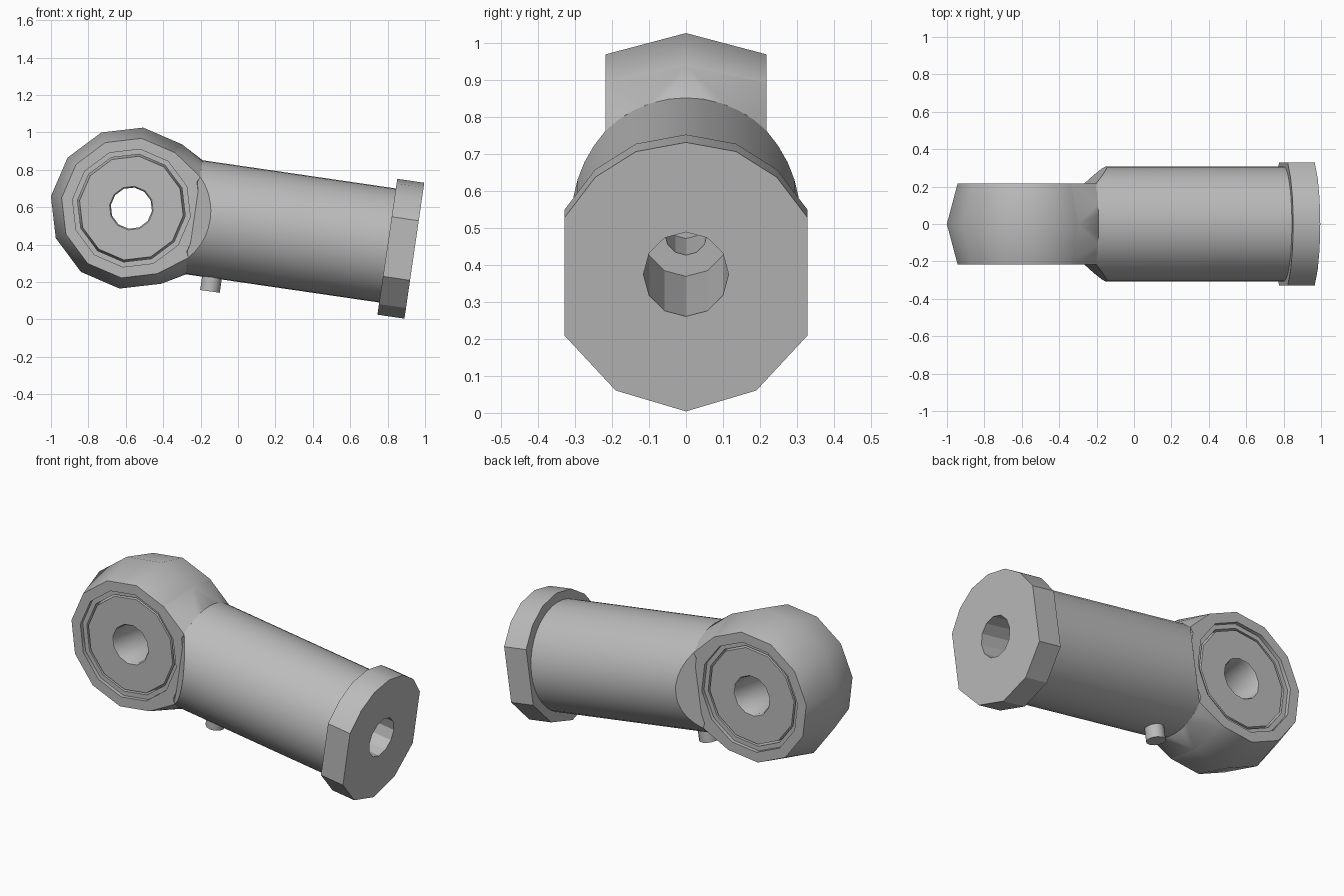
import bpy, bmesh, math
from mathutils import Matrix, Vector

old = bpy.data.objects.get("Cube")
if old:
    bpy.data.objects.remove(old, do_unlink=True)

steel = bpy.data.materials.new("grey steel")
steel.use_nodes = True
GREY = (0.5, 0.5, 0.5, 1)
steel.diffuse_color = GREY
steel.node_tree.nodes["Principled BSDF"].inputs["Base Color"].default_value = GREY

# Parts are built with the eye at the origin and the shank along +x, then tilted
PLACE = Matrix.Translation((-0.57, 0, 0.595)) @ Matrix.Rotation(math.radians(8.3), 4, 'Y')
R, FLAT = 0.435, 0.217          # eye radius and half width
FACE = 0.377                    # eye radius at its flat sides
ROD, START, END = 0.308, 0.34, 1.53


def finish(name, bm, angle=35):
    bmesh.ops.recalc_face_normals(bm, faces=bm.faces)
    bm.transform(PLACE)
    mesh = bpy.data.meshes.new(name)
    bm.to_mesh(mesh)
    bm.free()
    mesh.materials.append(steel)
    ob = bpy.data.objects.new(name, mesh)
    bpy.context.collection.objects.link(ob)
    bpy.ops.object.select_all(action='DESELECT')
    ob.select_set(True)
    bpy.context.view_layer.objects.active = ob
    bpy.ops.object.shade_smooth_by_angle(angle=math.radians(angle))
    return ob


def lathe(profile, axis, sides, loop=False):
    """Revolve (radius, distance along axis) points; close as a loop or with caps."""
    bm = bmesh.new()
    rings = []
    for r, d in profile:
        ring = []
        for k in range(sides):
            a = 2 * math.pi * k / sides
            c, s = r * math.cos(a), r * math.sin(a)
            co = {'X': (d, s, c), 'Y': (c, d, s), 'Z': (c, s, d)}[axis]
            ring.append(bm.verts.new(co))
        rings.append(ring)
    pairs = list(zip(rings, rings[1:]))
    if loop:
        pairs.append((rings[-1], rings[0]))
    else:
        bm.faces.new(rings[0])
        bm.faces.new(rings[-1])
    for a, b in pairs:
        for k in range(sides):
            n = (k + 1) % sides
            bm.faces.new((a[k], a[n], b[n], b[k]))
    return bm


def both_sides(half):
    return half + [(r, -d) for r, d in reversed(half) if d]


# Eye housing with a stepped recess on each side
finish("eye_housing", lathe(both_sides(
    [(R, 0), (FACE, FLAT), (0.318, FLAT), (0.318, 0.195), (0.291, 0.195), (0.291, 0)]),
    'Y', 12, True), 40)

# Swivel ball with a bore through it
finish("swivel_ball", lathe(both_sides(
    [(0.295, 0), (0.295, 0.13), (0.28, 0.195), (0.118, 0.195), (0.111, 0.185), (0.111, 0)]),
    'Y', 12, True), 40)

# Necks blending the eye into the shank, above and below
for name, up in (("upper_neck", 1), ("lower_neck", -1)):
    bm = bmesh.new()
    for deg in (30, 60):
        a = math.radians(deg)
        for y, r in ((-FLAT, FACE), (0, R), (FLAT, FACE)):
            bm.verts.new((r * math.cos(a), y, up * r * math.sin(a)))
    for k in range(-4, 5):
        y = FLAT * k / 4
        bm.verts.new((START, y, up * math.sqrt(ROD ** 2 - y ** 2)))
    bmesh.ops.convex_hull(bm, input=bm.verts)
    finish(name, bm, 40)

# Round shank, chamfered down to the eye width
bm = lathe([(ROD, 0.326), (ROD, 1.45)], 'X', 40)
for side in (1, -1):
    geom = bm.verts[:] + bm.edges[:] + bm.faces[:]
    cut = bmesh.ops.bisect_plane(bm, geom=geom, plane_co=(START, side * FLAT, 0),
                                 plane_no=(-0.09, side * 0.085, 0), clear_outer=True)
    edges = [e for e in cut["geom_cut"] if isinstance(e, bmesh.types.BMEdge)]
    bmesh.ops.holes_fill(bm, edges=edges)
shank = finish("shank", bm, 30)

# End collar: rounded top, faceted bottom
half = [(0, 0.36), (0.135, 0.335), (0.245, 0.265), (0.328, 0.155),
        (0.328, -0.167), (0.19, -0.317), (0, -0.374)]
outline = half + [(-y, z) for y, z in reversed(half[1:-1])]
bm = bmesh.new()
face = bm.faces.new([bm.verts.new((1.384, y, z)) for y, z in outline])
out = bmesh.ops.extrude_face_region(bm, geom=[face])
for v in out["geom"]:
    if isinstance(v, bmesh.types.BMVert):
        v.co.x = END
collar = finish("end_collar", bm, 28)

# Stepped blind bore through the collar and shank
cutter = finish("bore_cutter", lathe(
    [(0.057, 0.47), (0.057, 0.78), (0.115, 0.78), (0.115, END + 0.1)], 'X', 12))
cutter.hide_render = True
for ob in (shank, collar):
    bpy.context.view_layer.objects.active = ob
    mod = ob.modifiers.new("bore", 'BOOLEAN')
    mod.operation, mod.solver, mod.object = 'DIFFERENCE', 'EXACT', cutter
    # Cut before the smoothing so that the bore edges stay sharp
    ob.modifiers.move(len(ob.modifiers) - 1, 0)
    bpy.ops.object.modifier_apply(modifier=mod.name)
    bpy.ops.object.select_all(action='DESELECT')
    ob.select_set(True)
    bpy.ops.object.shade_smooth_by_angle(angle=math.radians(28))
bpy.data.objects.remove(cutter, do_unlink=True)

# Grease nipple under the shank
bm = lathe([(0.053, -0.38), (0.053, -0.28)], 'Z', 12)
bmesh.ops.translate(bm, verts=bm.verts, vec=Vector((0.48, 0, 0)))
finish("grease_nipple", bm)
